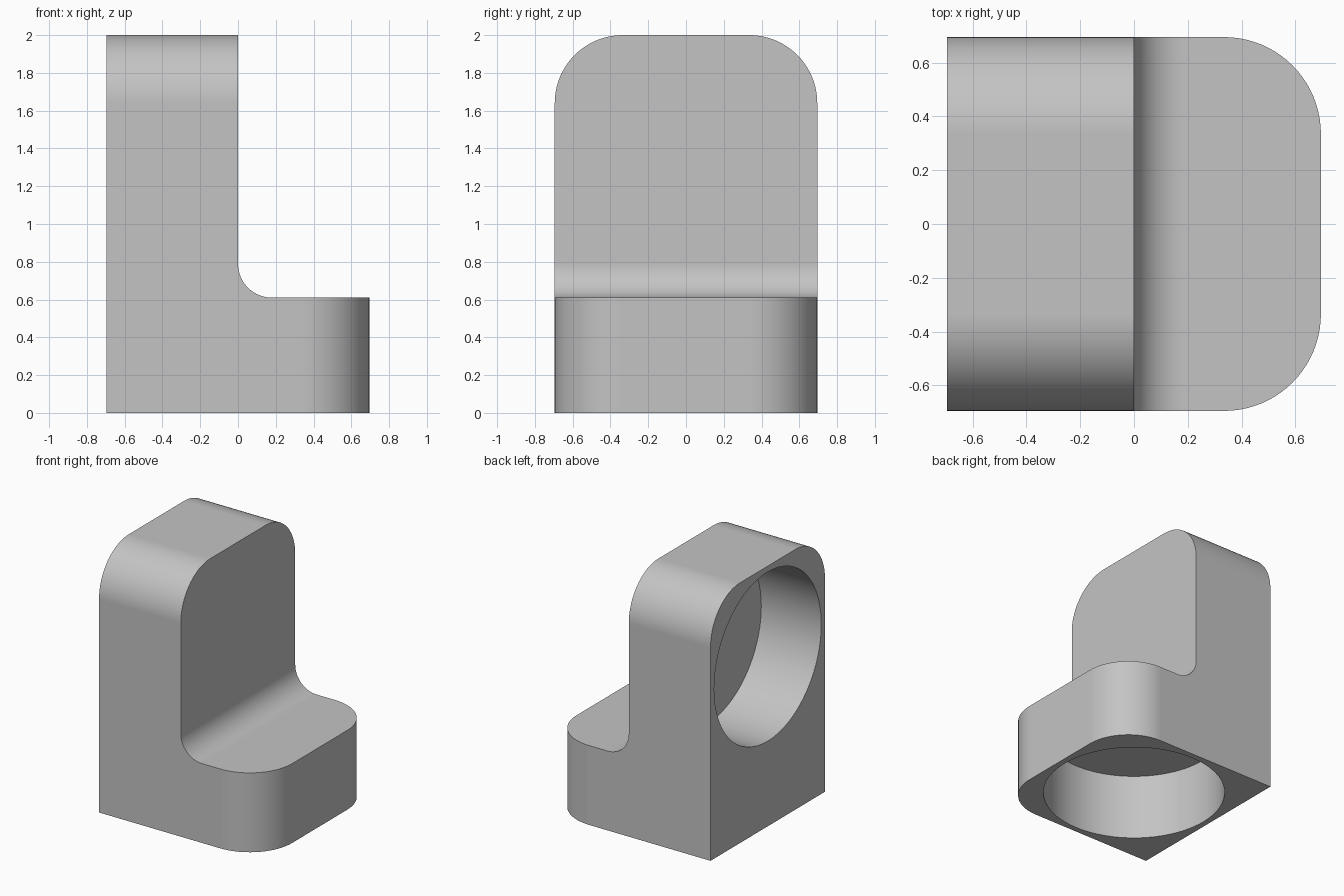
import bpy, bmesh, math
from mathutils import Matrix

HALF = 0.695        # half width and half depth
HEIGHT = 2.0
STEP = 0.61         # height of the low foot
CORNER = 0.36       # outer corner radius
FILLET = 0.18       # radius where the upright meets the foot
BORE = 0.65         # pocket radius
DEPTH = 0.51        # pocket depth

cube = bpy.data.objects.get("Cube")
if cube:
    bpy.data.objects.remove(cube, do_unlink=True)

grey = bpy.data.materials.new("plain grey")
grey.use_nodes = True
colour = (0.55, 0.55, 0.55, 1)
grey.diffuse_color = colour
grey.node_tree.nodes["Principled BSDF"].inputs["Base Color"].default_value = colour


def make_object(name, bm):
    bmesh.ops.recalc_face_normals(bm, faces=bm.faces)
    mesh = bpy.data.meshes.new(name)
    bm.to_mesh(mesh)
    bm.free()
    mesh.materials.append(grey)
    obj = bpy.data.objects.new(name, mesh)
    bpy.context.collection.objects.link(obj)
    return obj


def round_edges(bm, test, radius, segments):
    """Round every edge whose two ends both pass the test."""
    edges = [e for e in bm.edges if all(test(v.co) for v in e.verts)]
    bmesh.ops.bevel(bm, geom=edges, offset=radius, offset_type='OFFSET',
                    segments=segments, profile=0.5, affect='EDGES')


def near(a, b):
    return abs(a - b) < 1e-4


def pocket(name, matrix):
    bm = bmesh.new()
    bmesh.ops.create_cone(bm, cap_ends=True, segments=96, radius1=BORE,
                          radius2=BORE, depth=2 * DEPTH, matrix=matrix)
    cutter = make_object(name, bm)
    cutter.hide_render = True
    return cutter


# L-shaped body, extruded from its side profile
profile = [(-HALF, 0), (HALF, 0), (HALF, STEP), (0, STEP), (0, HEIGHT), (-HALF, HEIGHT)]
bm = bmesh.new()
side = bm.faces.new([bm.verts.new((x, -HALF, z)) for x, z in profile])
extruded = bmesh.ops.extrude_face_region(bm, geom=[side])["geom"]
bmesh.ops.translate(bm, vec=(0, 2 * HALF, 0),
                    verts=[g for g in extruded if isinstance(g, bmesh.types.BMVert)])
bmesh.ops.recalc_face_normals(bm, faces=bm.faces)


# Inner fillet, then the upright's top corners and the foot's front corners
round_edges(bm, lambda c: near(c.x, 0) and near(c.z, STEP), FILLET, 16)
for s in (-1, 1):
    round_edges(bm, lambda c: near(c.z, HEIGHT) and near(c.y, s * HALF), CORNER, 20)
    round_edges(bm, lambda c: near(c.x, HALF) and near(c.y, s * HALF), CORNER, 20)
body = make_object("bracket_body", bm)

# Blind round pockets in the back of the upright and under the foot
cutters = [
    pocket("upright_pocket", Matrix.Translation((-HALF, 0, HEIGHT - HALF))
           @ Matrix.Rotation(math.pi / 2, 4, 'Y')),
    pocket("foot_pocket", Matrix.Identity(4)),
]
bpy.ops.object.select_all(action='DESELECT')
body.select_set(True)
bpy.context.view_layer.objects.active = body
for cutter in cutters:
    cut = body.modifiers.new(cutter.name, 'BOOLEAN')
    cut.operation = 'DIFFERENCE'
    cut.solver = 'EXACT'
    cut.object = cutter
    bpy.ops.object.modifier_apply(modifier=cut.name)
    bpy.data.objects.remove(cutter, do_unlink=True)

# Smooth curves, crisp edges
bpy.ops.object.shade_smooth_by_angle(angle=math.radians(30))
weighted = body.modifiers.new("flat_face_normals", 'WEIGHTED_NORMAL')
weighted.keep_sharp = True
